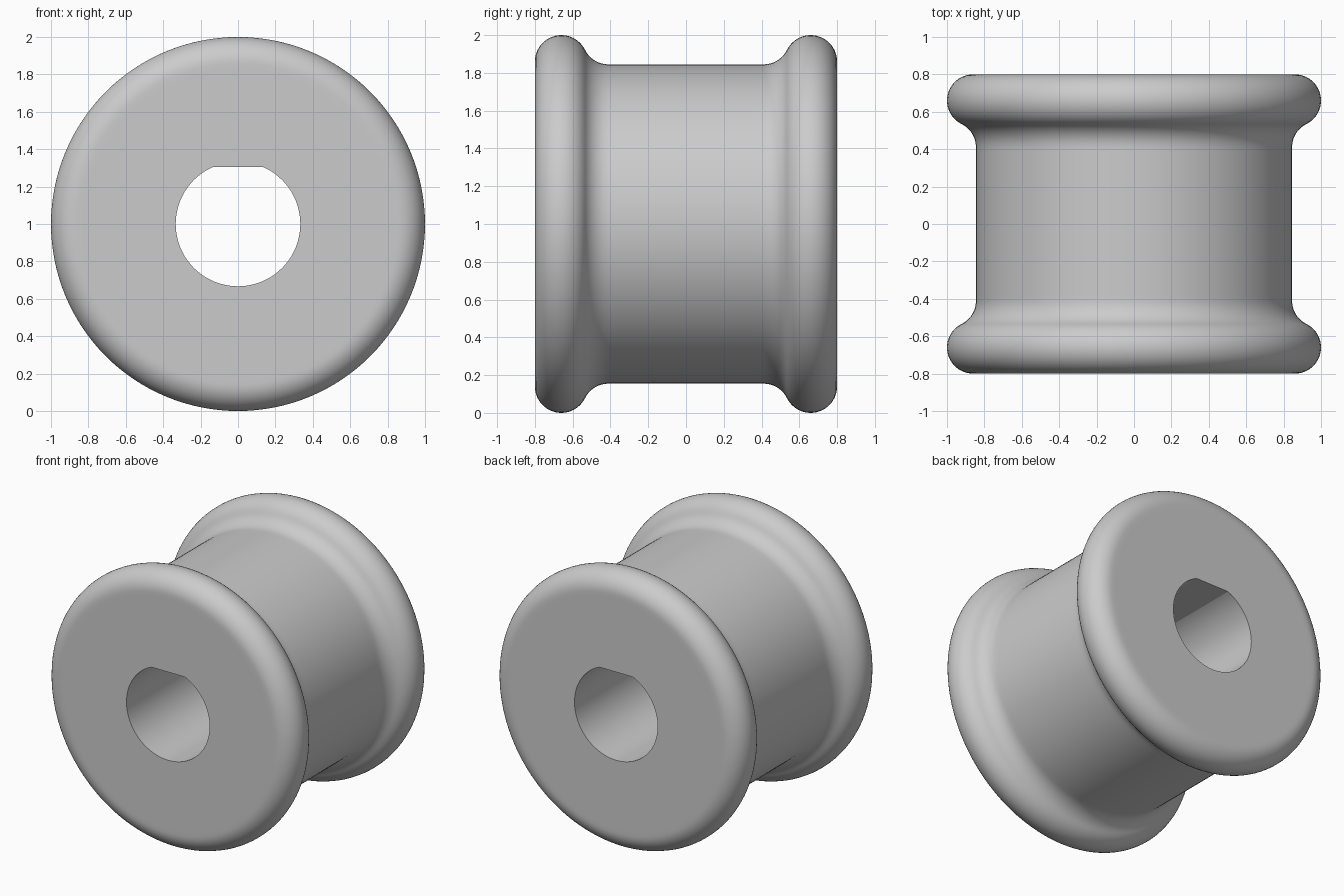
import bpy, bmesh
from math import sin, cos, acos, pi, radians, tau

cube = bpy.data.objects.get("Cube")
if cube:
    bpy.data.objects.remove(cube, do_unlink=True)

SEGMENTS = 128
HALF_LENGTH = 0.8
BORE, FLAT = 0.333, 0.305          # bore radius, height of its flat above the axis
BARREL, FILLET, BEAD = 0.845, 0.14, 0.14
CENTRE_Z = 1.0


def arc(y, r, radius, start, end, steps):
    """Points (y, r) along a circular arc, angles in degrees."""
    angles = [radians(start + (end - start) * i / steps) for i in range(steps + 1)]
    return [(y + radius * cos(a), r + radius * sin(a)) for a in angles]


# Half of the outer profile: end face, round flange bead, fillet, barrel
half = [(HALF_LENGTH, 0.83)]
half += arc(HALF_LENGTH - BEAD, 1 - BEAD, BEAD, 0, 153.4, 18)
half += arc(0.41, BARREL + FILLET, FILLET, -26.6, -90, 8)[1:]
half += [(0.38, BARREL)]
profile = half + [(-y, r) for y, r in reversed(half)]

# Angles from straight up, with the two corners of the bore flat included
corner = acos(FLAT / BORE)
angles = sorted([tau * i / SEGMENTS for i in range(SEGMENTS)] + [corner, tau - corner])


def bore_radius(a):
    return min(BORE, FLAT / cos(a)) if cos(a) > 0 else BORE


bm = bmesh.new()


def ring(y, radius_at):
    return [bm.verts.new((radius_at(a) * sin(a), y, CENTRE_Z + radius_at(a) * cos(a)))
            for a in angles]


# Closed loop of rings: outer surface, then the D-shaped bore
rings = [ring(y, lambda a, r=r: r) for y, r in profile]
rings += [ring(y, bore_radius) for y in (-HALF_LENGTH, HALF_LENGTH)]
count = len(angles)
for i, first in enumerate(rings):
    second = rings[(i + 1) % len(rings)]
    for j in range(count):
        k = (j + 1) % count
        bm.faces.new((first[j], first[k], second[k], second[j]))
bmesh.ops.recalc_face_normals(bm, faces=bm.faces)

mesh = bpy.data.meshes.new("flanged_bushing")
bm.to_mesh(mesh)
bm.free()
bushing = bpy.data.objects.new("flanged_bushing", mesh)
bpy.context.collection.objects.link(bushing)

# Plain grey finish
grey = bpy.data.materials.new("light_grey")
grey.use_nodes = True
colour = (0.6, 0.6, 0.6, 1)
grey.diffuse_color = colour
grey.node_tree.nodes["Principled BSDF"].inputs["Base Color"].default_value = colour
mesh.materials.append(grey)

# Smooth surfaces, crisp bore edges
bpy.ops.object.select_all(action="DESELECT")
bushing.select_set(True)
bpy.context.view_layer.objects.active = bushing
bpy.ops.object.shade_smooth_by_angle(angle=radians(15))
